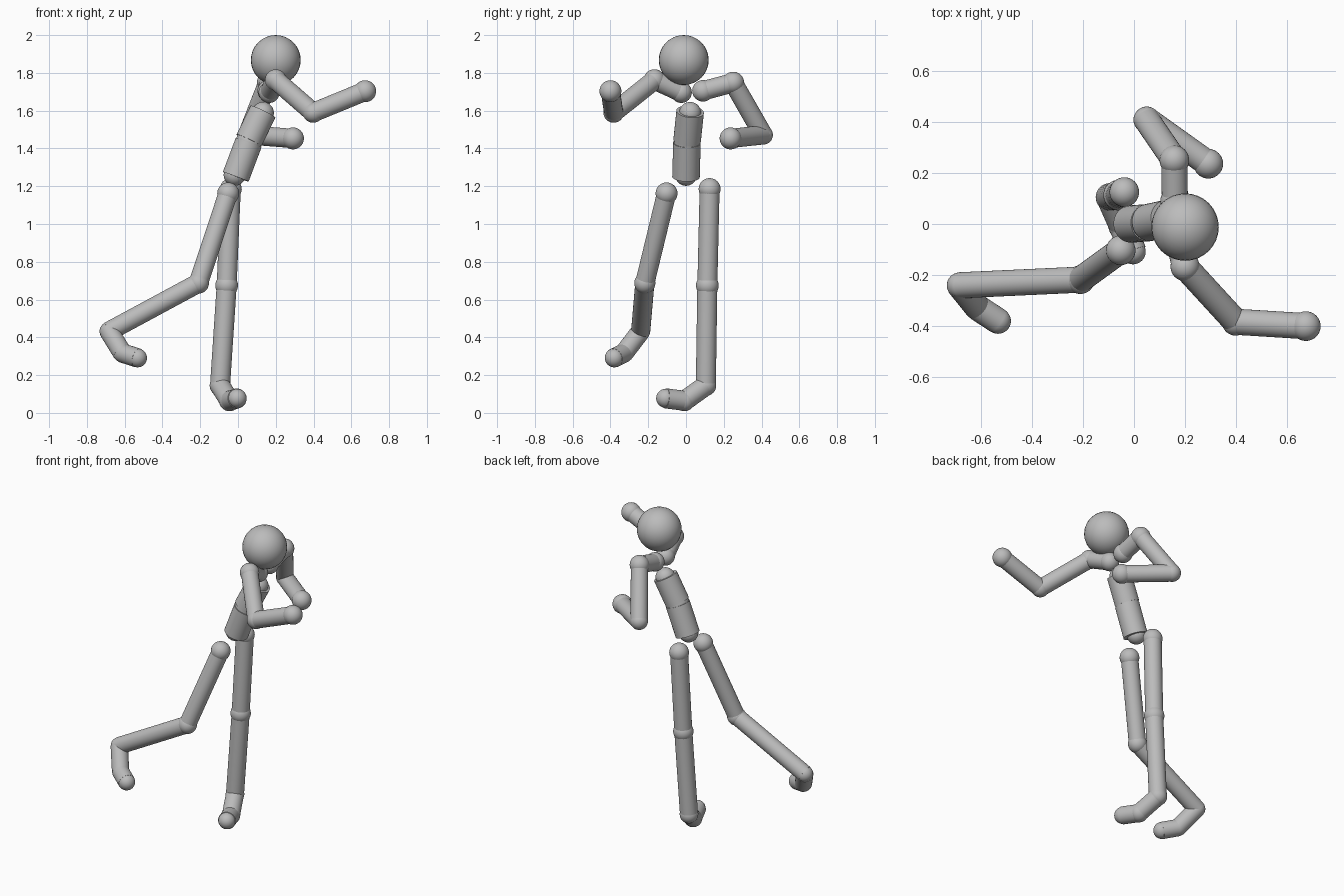
import bpy
from mathutils import Vector

if "Cube" in bpy.data.objects:
    bpy.data.objects.remove(bpy.data.objects["Cube"])

grey = bpy.data.materials.new("plain grey")
grey.diffuse_color = (0.5, 0.5, 0.5, 1)
grey.use_nodes = True
grey.node_tree.nodes["Principled BSDF"].inputs["Base Color"].default_value = grey.diffuse_color


def finish(name):
    ob = bpy.context.object
    ob.name = name
    ob.data.materials.append(grey)
    bpy.ops.object.shade_smooth_by_angle(angle=0.7)


def ball(name, centre, r):
    bpy.ops.mesh.primitive_uv_sphere_add(segments=32, ring_count=16, radius=r, location=centre)
    finish(name)


def rod(name, a, b, r):
    a, b = Vector(a), Vector(b)
    d = b - a
    bpy.ops.mesh.primitive_cylinder_add(
        vertices=32, radius=r, depth=d.length, location=(a + b) / 2,
        rotation=d.to_track_quat('Z', 'Y').to_euler())
    finish(name)


def limb(name, joints, rod_r):
    """Chain of rods with a ball at every joint; each joint is (label, point, ball radius)."""
    for label, p, r in joints:
        ball(f"{name}_{label}", p, r)
    for (l1, p, _), (l2, q, _) in zip(joints, joints[1:]):
        rod(f"{name}_{l1}_to_{l2}", p, q, rod_r)


# Head
ball("head", (0.20, -0.012, 1.868), 0.132)

# Torso: two thick rods around smaller joint balls
ball("chest_joint", (0.132, 0.022, 1.588), 0.058)
ball("waist_joint", (0.058, 0.006, 1.435), 0.07)
ball("pelvis_joint", (-0.018, 0.0, 1.26), 0.058)
rod("upper_torso", (0.132, 0.022, 1.595), (0.058, 0.006, 1.442), 0.073)
rod("lower_torso", (0.056, 0.005, 1.43), (-0.012, 0.0, 1.25), 0.073)

# Arms with collar bones
limb("right_arm", [
    ("collar", (0.165, -0.025, 1.697), 0.056),
    ("shoulder", (0.20, -0.167, 1.762), 0.057),
    ("elbow", (0.398, -0.383, 1.59), 0.054),
    ("hand", (0.673, -0.40, 1.703), 0.058)], 0.051)
limb("left_arm", [
    ("collar", (0.16, 0.09, 1.705), 0.057),
    ("shoulder", (0.158, 0.25, 1.748), 0.058),
    ("elbow", (0.05, 0.408, 1.472), 0.052),
    ("hand", (0.291, 0.236, 1.453), 0.058)], 0.051)

# Legs with feet
limb("right_leg", [
    ("hip", (-0.052, -0.103, 1.162), 0.058),
    ("knee", (-0.21, -0.218, 0.687), 0.056),
    ("ankle", (-0.683, -0.24, 0.432), 0.05),
    ("ball_of_foot", (-0.612, -0.328, 0.317), 0.05),
    ("toe", (-0.532, -0.38, 0.291), 0.05)], 0.051)
limb("left_leg", [
    ("hip", (-0.038, 0.125, 1.185), 0.058),
    ("knee", (-0.06, 0.113, 0.675), 0.06),
    ("ankle", (-0.095, 0.105, 0.145), 0.055),
    ("ball_of_foot", (-0.045, -0.008, 0.064), 0.055),
    ("toe", (-0.004, -0.108, 0.077), 0.05)], 0.053)
